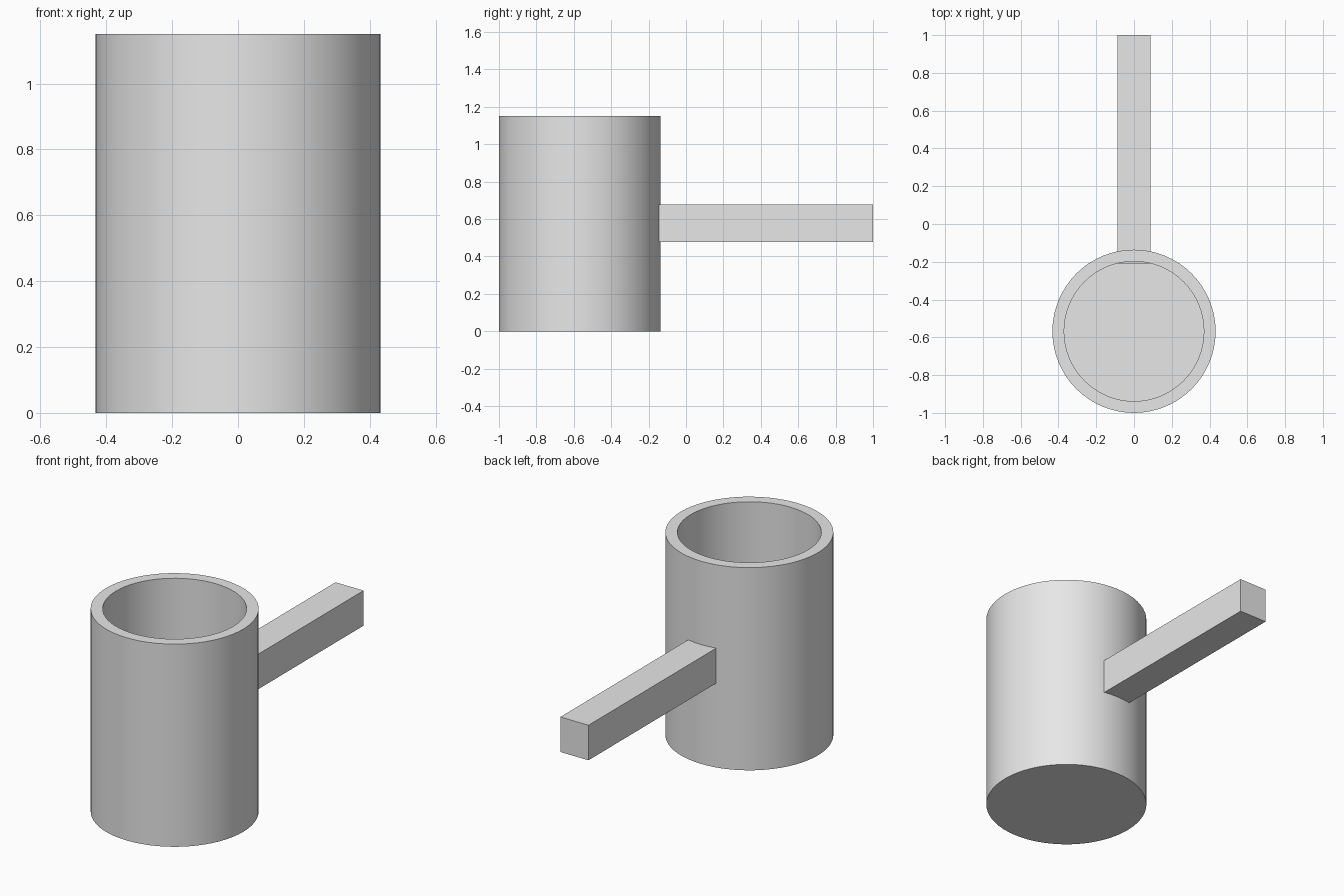
import bpy, bmesh, math
from mathutils import Vector

cube = bpy.data.objects.get("Cube")
if cube:
    bpy.data.objects.remove(cube, do_unlink=True)

GREY = 0.8
mat = bpy.data.materials.new("light grey")
mat.use_nodes = True
mat.diffuse_color = (GREY, GREY, GREY, 1)
mat.node_tree.nodes["Principled BSDF"].inputs["Base Color"].default_value = (GREY, GREY, GREY, 1)


def add_object(name, bm):
    bmesh.ops.recalc_face_normals(bm, faces=bm.faces)
    mesh = bpy.data.meshes.new(name)
    bm.to_mesh(mesh)
    bm.free()
    mesh.materials.append(mat)
    obj = bpy.data.objects.new(name, mesh)
    bpy.context.collection.objects.link(obj)
    return obj


# Hollow cup: one profile as stacked rings, closed under the base and on the floor
OUTER, INNER, HEIGHT, FLOOR, SIDES = 0.432, 0.37, 1.15, 0.06, 64
profile = [(OUTER, 0), (OUTER, HEIGHT), (INNER, HEIGHT), (INNER, FLOOR)]
bm = bmesh.new()
rings = []
for r, z in profile:
    angles = [2 * math.pi * i / SIDES for i in range(SIDES)]
    rings.append([bm.verts.new((r * math.cos(a), r * math.sin(a), z)) for a in angles])
for low, high in zip(rings, rings[1:]):
    for i in range(SIDES):
        j = (i + 1) % SIDES
        bm.faces.new((low[i], low[j], high[j], high[i]))
bm.faces.new(rings[0])
bm.faces.new(rings[-1])
cup = add_object("cup", bm)
cup.location.y = OUTER - 1

# Straight bar handle, its end passing just through the cup wall
start, end = Vector((-0.088, -0.21, 0.478)), Vector((0.088, 1.0, 0.677))
bm = bmesh.new()
bmesh.ops.create_cube(bm, size=1)
bmesh.ops.scale(bm, vec=end - start, verts=bm.verts)
handle = add_object("handle", bm)
handle.location = (start + end) / 2

# Smooth the round walls, keep the rims sharp
bpy.ops.object.select_all(action="DESELECT")
cup.select_set(True)
bpy.context.view_layer.objects.active = cup
bpy.ops.object.shade_smooth_by_angle(angle=math.radians(30))
